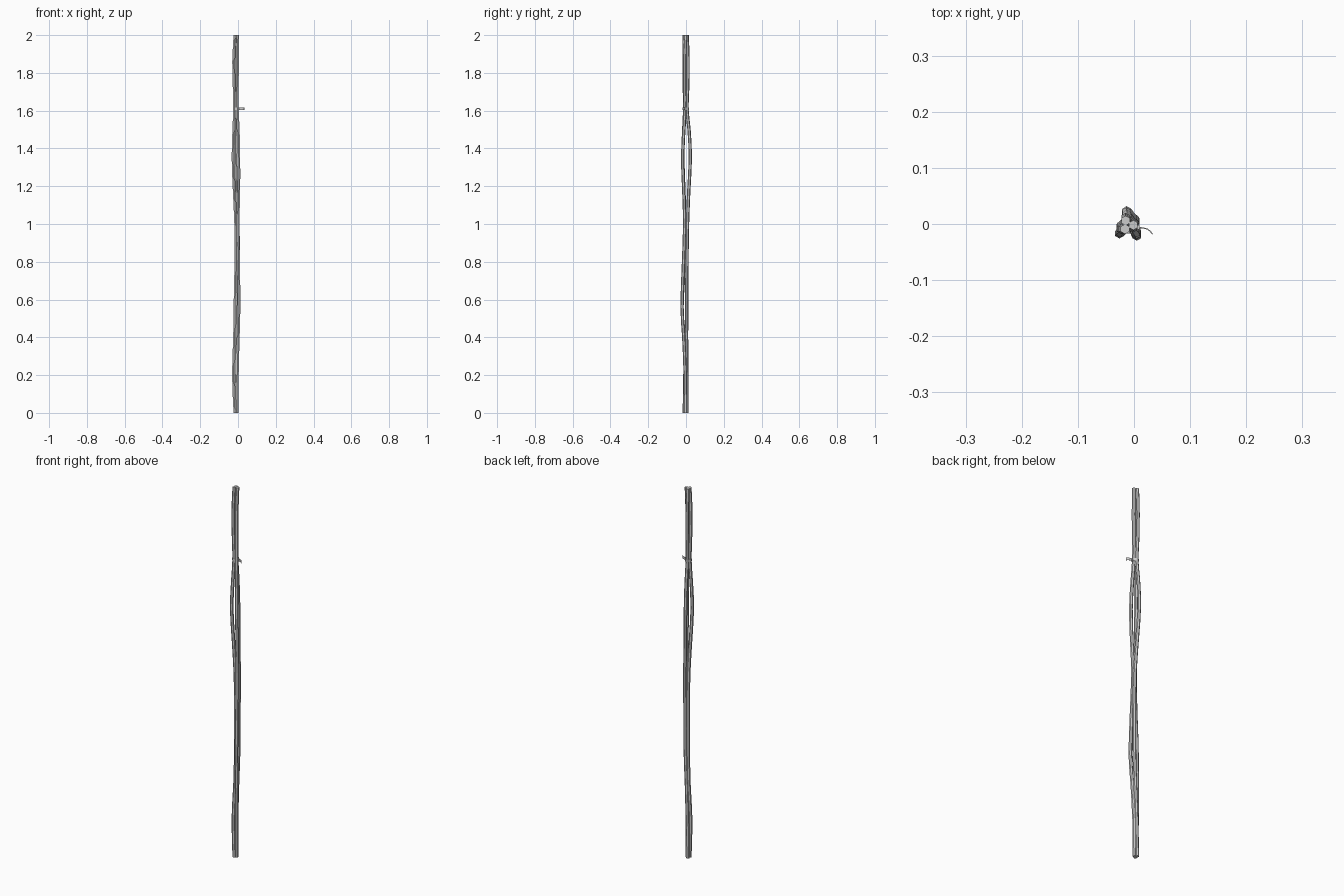
import bpy, bmesh, math
from mathutils import Vector

if "Cube" in bpy.data.objects:
    bpy.data.objects.remove(bpy.data.objects["Cube"])

R, SIDES = 0.0088, 6


def make_object(name, bm):
    bmesh.ops.recalc_face_normals(bm, faces=bm.faces)
    me = bpy.data.meshes.new(name)
    bm.to_mesh(me)
    bm.free()
    ob = bpy.data.objects.new(name, me)
    bpy.context.collection.objects.link(ob)
    return ob


def spline(keys, steps):
    """Catmull-Rom points through the keys."""
    p = [Vector(k) for k in keys]
    p = [p[0]] + p + [p[-1]]
    out = []
    for i in range(1, len(p) - 2):
        a, b, c, d = p[i - 1:i + 3]
        for s in range(steps):
            t = s / steps
            out.append(0.5 * (2 * b + (c - a) * t + (2 * a - 5 * b + 4 * c - d) * t * t
                              + (3 * b - a - 3 * c + d) * t ** 3))
    return out + [p[-1]]


def strand(name, keys):
    """Hexagonal cable following (x, y, z) keys, capped at both ends."""
    bm = bmesh.new()
    rings = []
    for c in spline(keys, 2):
        rings.append([bm.verts.new((c.x + R * math.cos(math.tau * (i + 0.5) / SIDES),
                                    c.y + R * math.sin(math.tau * (i + 0.5) / SIDES), c.z))
                      for i in range(SIDES)])
    for a, b in zip(rings, rings[1:]):
        for i in range(SIDES):
            j = (i + 1) % SIDES
            bm.faces.new((a[i], a[j], b[j], b[i]))
    bm.faces.new(rings[0])
    bm.faces.new(rings[-1])
    return make_object(name, bm)


def ribbon(name, path, z, height, thick, closed):
    """Flat strap standing on edge along an xy path."""
    bm = bmesh.new()
    n = len(path)
    pts = [Vector(p) for p in path]
    rings = []
    for i, p in enumerate(pts):
        prv = pts[i - 1] if (i or closed) else p
        nxt = pts[(i + 1) % n] if (i < n - 1 or closed) else p
        t = (nxt - prv).normalized()
        o = Vector((t.y, -t.x)) * thick / 2
        rings.append([bm.verts.new((p.x + s * o.x, p.y + s * o.y, z + h * height / 2))
                      for s, h in ((-1, -1), (1, -1), (1, 1), (-1, 1))])
    for i in range(n if closed else n - 1):
        a, b = rings[i], rings[(i + 1) % n]
        for k in range(4):
            m = (k + 1) % 4
            bm.faces.new((a[k], a[m], b[m], b[k]))
    if not closed:
        bm.faces.new(rings[0])
        bm.faces.new(rings[-1])
    return make_object(name, bm)


# Three loose cables, pinched together at the tie
strand("cable_back", [(-0.015, 0.005, 0), (-0.012, 0.005, 0.2), (-0.005, 0.003, 0.4),
                      (0.002, 0.004, 0.6), (0.002, 0.005, 0.8), (0.001, 0.008, 1.0),
                      (-0.007, 0.015, 1.18), (-0.013, 0.023, 1.35), (-0.013, 0.016, 1.5),
                      (-0.012, 0.005, 1.61), (-0.014, 0.009, 1.72), (-0.015, 0.011, 1.86),
                      (-0.015, 0.006, 2.0)])
strand("cable_right", [(-0.005, -0.003, 0), (-0.004, -0.004, 0.2), (0.001, -0.012, 0.4),
                       (0.005, -0.021, 0.56), (0.003, -0.014, 0.78), (0.000, -0.007, 1.0),
                       (0.004, -0.012, 1.18), (0.004, -0.018, 1.35), (0.001, -0.011, 1.5),
                       (-0.004, -0.006, 1.61), (-0.004, -0.006, 1.72), (-0.003, -0.007, 1.86),
                       (-0.001, -0.002, 2.0)])
strand("cable_left", [(-0.016, -0.009, 0), (-0.024, -0.006, 0.2), (-0.018, 0.001, 0.4),
                      (-0.015, 0.003, 0.6), (-0.011, -0.002, 0.8), (-0.012, -0.006, 1.0),
                      (-0.020, -0.011, 1.18), (-0.026, -0.017, 1.35), (-0.022, -0.012, 1.5),
                      (-0.018, -0.007, 1.61), (-0.020, -0.009, 1.72), (-0.023, -0.009, 1.86),
                      (-0.016, -0.009, 2.0)])

# Tie band wrapped round the three cables
centre = Vector((-0.011, -0.003))
loop = []
for i in range(12):
    a = math.tau * i / 12
    d = Vector((math.cos(a), math.sin(a)))
    reach = max((Vector(c) - centre).dot(d)
                for c in ((-0.012, 0.005), (-0.004, -0.006), (-0.018, -0.007)))
    loop.append(centre + d * (reach + R))
ribbon("tie_band", loop, 1.61, 0.013, 0.002, True)

# Tie head and free tail
bm = bmesh.new()
bmesh.ops.create_cube(bm, size=1)
bmesh.ops.scale(bm, vec=(0.006, 0.008, 0.015), verts=bm.verts)
bmesh.ops.translate(bm, vec=(0.007, -0.006, 1.61), verts=bm.verts)
make_object("tie_head", bm)
ribbon("tie_tail", [(0.006, -0.006), (0.016, -0.007), (0.024, -0.009),
                    (0.029, -0.013), (0.033, -0.018)], 1.61, 0.013, 0.002, False)
